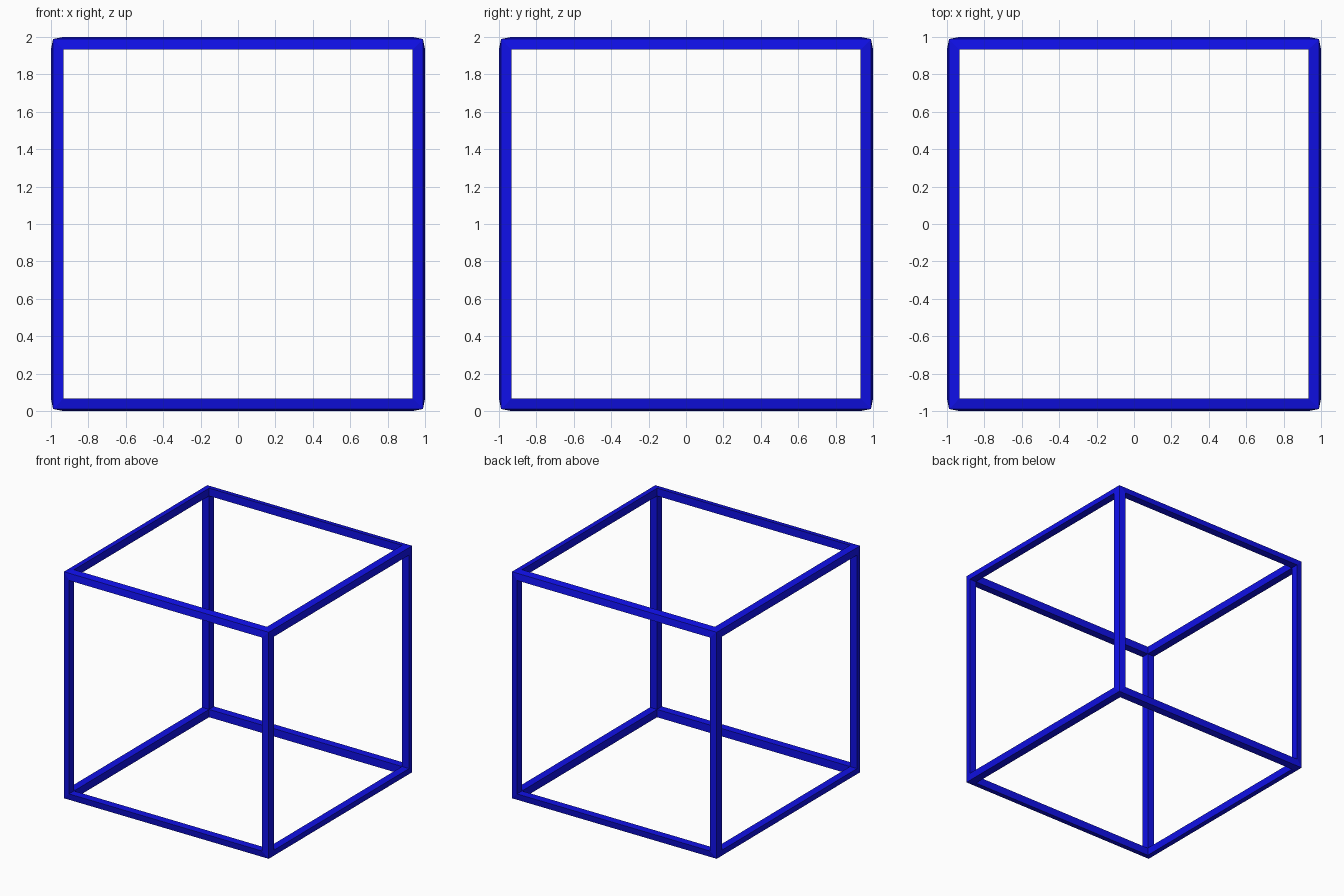
import bpy, bmesh
from mathutils import Vector
from itertools import product

if "Cube" in bpy.data.objects:
    bpy.data.objects.remove(bpy.data.objects["Cube"])

FACE, INNER, RIDGE = 1.0, 0.932, 0.989   # face plane, opening, slightly sunken outer ridge

bm = bmesh.new()

# Corner joints: outer tip, inner tip, and one point in each of the three cube faces
corners = {}
for s in product((-1, 1), repeat=3):
    def vert(d):
        return bm.verts.new(Vector([s[i] * d[i] for i in range(3)]) + Vector((0, 0, 1)))
    corners[s] = {
        "outer": vert([RIDGE] * 3),
        "inner": vert([INNER] * 3),
        **{a: vert([FACE if i == a else INNER for i in range(3)]) for a in range(3)},
    }

# Twelve kite-section bars joining the corners
for axis in range(3):
    b, c = (axis + 1) % 3, (axis + 2) % 3
    ring = ["outer", b, "inner", c]
    for sb, sc in product((-1, 1), repeat=2):
        ends = []
        for sa in (-1, 1):
            s = [0, 0, 0]
            s[axis], s[b], s[c] = sa, sb, sc
            ends.append(corners[tuple(s)])
        for i in range(4):
            p, q = ring[i], ring[(i + 1) % 4]
            bm.faces.new((ends[0][p], ends[0][q], ends[1][q], ends[1][p]))

bmesh.ops.recalc_face_normals(bm, faces=bm.faces)
mesh = bpy.data.meshes.new("cube_frame")
bm.to_mesh(mesh)
bm.free()

# Blue finish
mat = bpy.data.materials.new("blue")
mat.diffuse_color = (0.005, 0.005, 0.8, 1)
mat.use_nodes = True
mat.node_tree.nodes["Principled BSDF"].inputs["Base Color"].default_value = mat.diffuse_color
mesh.materials.append(mat)
frame = bpy.data.objects.new("cube_frame", mesh)
bpy.context.collection.objects.link(frame)
